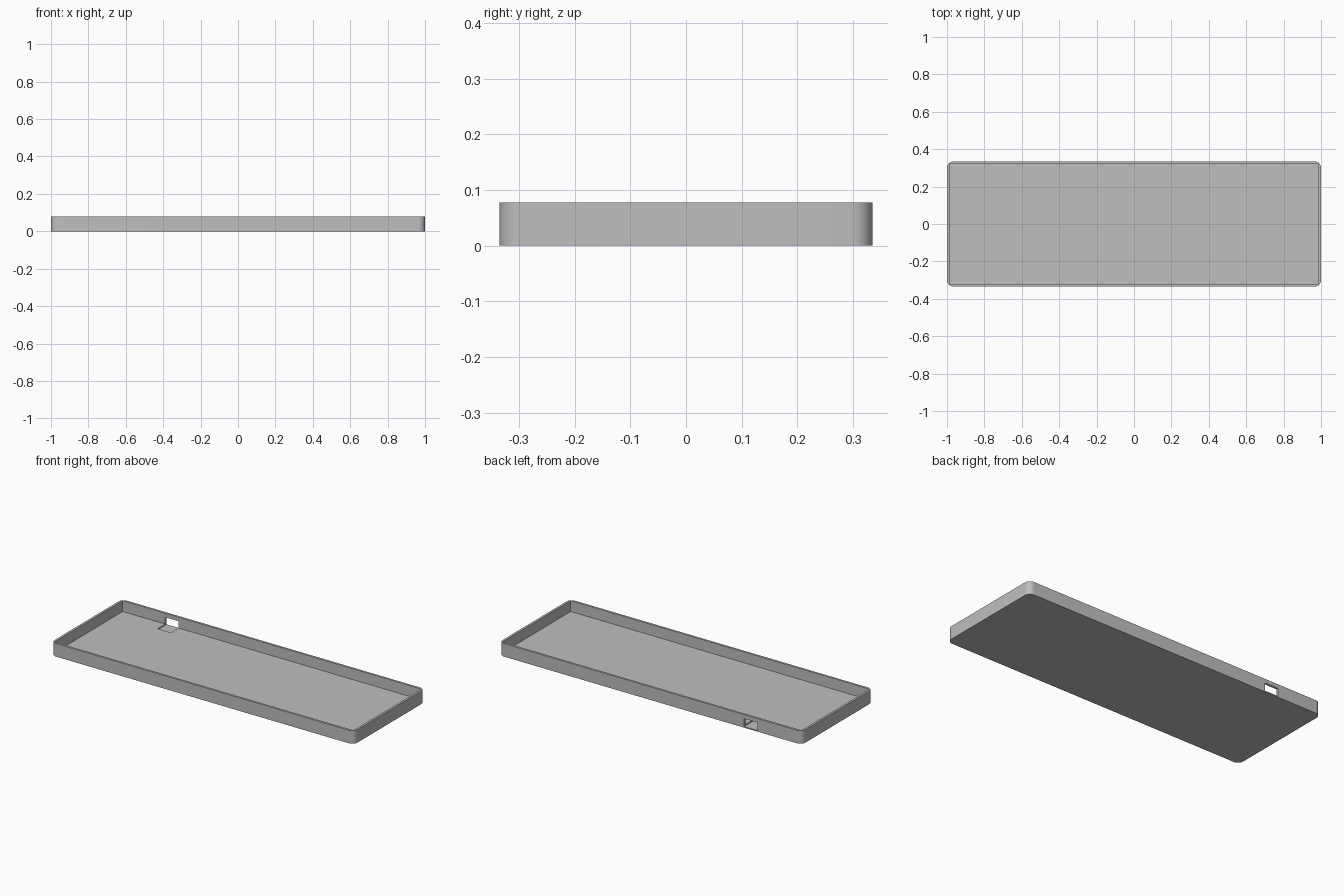
import bpy
import bmesh

if "Cube" in bpy.data.objects:
    bpy.data.objects.remove(bpy.data.objects["Cube"], do_unlink=True)

HALF_X, HALF_Y, HEIGHT = 1.0, 0.335, 0.078
WALL = 0.0133
FLOOR = 0.0133
RECESS = 0.0067
CORNER = 0.036

grey = bpy.data.materials.new("plain grey")
grey.use_nodes = True
colour = (0.52, 0.52, 0.52, 1)
grey.diffuse_color = colour
grey.node_tree.nodes["Principled BSDF"].inputs["Base Color"].default_value = colour


def box(name, low, high, corner=0):
    """Box between two corners, with optionally rounded upright edges."""
    bm = bmesh.new()
    bmesh.ops.create_cube(bm, size=1)
    for v in bm.verts:
        v.co = [(a + b) / 2 + c * (b - a) for a, b, c in zip(low, high, v.co)]
    if corner:
        upright = [e for e in bm.edges
                   if abs(e.verts[0].co.z - e.verts[1].co.z) > 1e-4]
        bmesh.ops.bevel(bm, geom=upright, offset=corner, segments=12,
                        profile=0.5, affect='EDGES')
    mesh = bpy.data.meshes.new(name)
    bm.to_mesh(mesh)
    bm.free()
    mesh.materials.append(grey)
    obj = bpy.data.objects.new(name, mesh)
    bpy.context.collection.objects.link(obj)
    return obj


def cut(target, cutter):
    """Subtract the cutter from the target, then discard it."""
    cutter.hide_render = True
    mod = target.modifiers.new("cut", 'BOOLEAN')
    mod.operation = 'DIFFERENCE'
    mod.solver = 'EXACT'
    mod.object = cutter
    bpy.ops.object.select_all(action='DESELECT')
    bpy.context.view_layer.objects.active = target
    target.select_set(True)
    bpy.ops.object.modifier_apply(modifier=mod.name)
    bpy.data.objects.remove(cutter, do_unlink=True)


# Rounded outer body of the tray
tray = box("tray_case", (-HALF_X, -HALF_Y, 0), (HALF_X, HALF_Y, HEIGHT), CORNER)

# Square-cornered open interior
inner_x, inner_y = HALF_X - WALL, HALF_Y - WALL
cut(tray, box("interior_cutter", (-inner_x, -inner_y, FLOOR),
              (inner_x, inner_y, HEIGHT + 0.1)))

# Port window through the back wall, running into a shallow floor recess
cut(tray, box("port_cutter", (-0.706, 0.25, RECESS),
              (-0.618, HALF_Y + 0.1, 0.054)))

# Smooth corners, sharp edges elsewhere
bpy.context.view_layer.objects.active = tray
tray.select_set(True)
bpy.ops.object.shade_smooth_by_angle(angle=0.5)
